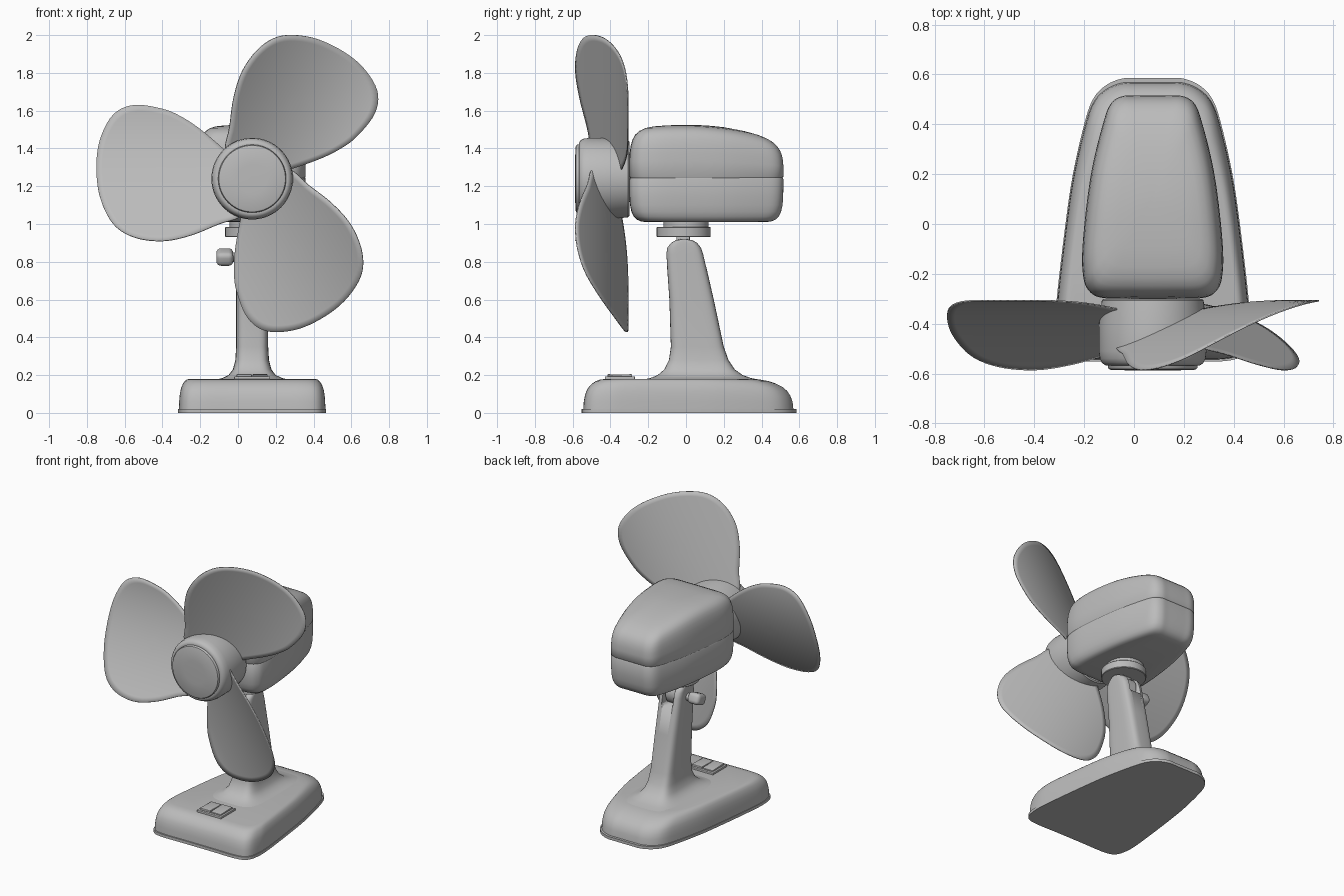
import bpy, bmesh
from math import sin, cos, pi, radians, copysign
from mathutils import Vector, Matrix

cube = bpy.data.objects.get("Cube")
if cube:
    bpy.data.objects.remove(cube, do_unlink=True)

CX = 0.075   # shared centre line of the whole fan
HZ = 1.24    # height of the rotor axis

grey = bpy.data.materials.new("Matte grey")
grey.use_nodes = True
grey.diffuse_color = (0.5, 0.5, 0.5, 1)
grey.node_tree.nodes["Principled BSDF"].inputs["Base Color"].default_value = (0.5, 0.5, 0.5, 1)


def finish(name, bm, angle=35):
    bmesh.ops.recalc_face_normals(bm, faces=bm.faces)
    mesh = bpy.data.meshes.new(name)
    bm.to_mesh(mesh)
    bm.free()
    mesh.materials.append(grey)
    ob = bpy.data.objects.new(name, mesh)
    bpy.context.collection.objects.link(ob)
    bpy.ops.object.select_all(action='DESELECT')
    ob.select_set(True)
    bpy.context.view_layer.objects.active = ob
    bpy.ops.object.shade_smooth_by_angle(angle=radians(angle))
    return ob


def loft(name, rings, angle=35):
    """Skin a stack of equal-length closed rings and cap both ends."""
    bm = bmesh.new()
    rows = [[bm.verts.new(p) for p in ring] for ring in rings]
    n = len(rows[0])
    for a, b in zip(rows, rows[1:]):
        for i in range(n):
            j = (i + 1) % n
            bm.faces.new((a[i], a[j], b[j], b[i]))
    bm.faces.new(rows[0])
    bm.faces.new(rows[-1])
    return finish(name, bm, angle)


def smooth_loop(pts, steps=6):
    """Closed Catmull-Rom curve through 2D points."""
    p = [Vector(q) for q in pts]
    n, out = len(p), []
    for i in range(n):
        a, b, c, d = p[i - 1], p[i], p[(i + 1) % n], p[(i + 2) % n]
        for k in range(steps):
            t = k / steps
            out.append(0.5 * (2 * b + (c - a) * t + (2 * a - 5 * b + 4 * c - d) * t ** 2
                              + (3 * b - a - 3 * c + d) * t ** 3))
    return out


def mirrored(half):
    return smooth_loop(half + [(-x, y) for x, y in reversed(half)])


def lathe(name, profile, centre, axis, n=64):
    """Revolve (radius, position) pairs around the y, z or x axis."""
    def place(r, h, a):
        u, v = r * cos(a), r * sin(a)
        return Vector(centre) + Vector({'x': (h, u, v), 'y': (u, h, v), 'z': (u, v, h)}[axis])
    return loft(name, [[place(r, h, 2 * pi * i / n) for i in range(n)] for r, h in profile])


def rounded_box(name, centre, size, bevel, tilt=0):
    bm = bmesh.new()
    bmesh.ops.create_cube(bm, size=1, matrix=Matrix.Translation(centre)
                          @ Matrix.Rotation(tilt, 4, 'X') @ Matrix.Diagonal((*size, 1)))
    bmesh.ops.bevel(bm, geom=bm.edges[:], offset=bevel, segments=4, profile=0.5, affect='EDGES')
    return finish(name, bm)


# Base: flange and domed body that slopes more gently at the back
outline = mirrored([(0.06, 0.585), (0.125, 0.583), (0.19, 0.555), (0.24, 0.5), (0.275, 0.4),
                    (0.32, 0.2), (0.35, 0), (0.385, -0.3), (0.39, -0.43), (0.365, -0.52),
                    (0.29, -0.55), (0.1, -0.55)])


def base_ring(z, d):
    return [(CX + p.x * (1 - 0.65 * d), p.y * (1 - d * (1 + 1.5 * max(0, p.y))), z) for p in outline]


loft("base_flange", [base_ring(z, 0) for z in (0, 0.02)])
loft("base_body", [base_ring(z, d) for z, d in
                   ((0.015, 0.015), (0.06, 0.02), (0.09, 0.03), (0.115, 0.045), (0.135, 0.065),
                    (0.155, 0.1), (0.168, 0.135), (0.176, 0.175), (0.18, 0.23))], 50)

# Switch plate with two rockers
rounded_box("switch_plate", (CX, -0.35, 0.183), (0.19, 0.16, 0.02), 0.004)
for side, label in ((1, "left"), (-1, "right")):
    rounded_box(label + "_switch", (CX + side * 0.042, -0.35, 0.195), (0.08, 0.13, 0.016), 0.004, side * 0.03)


# Neck: rounded section, flared foot, rounded top
def neck_ring(z, y0, y1, hx, n=48):
    def sup(c):
        return copysign(abs(c) ** 0.45, c)
    return [(CX + hx * sup(cos(2 * pi * i / n)),
             (y0 + y1) / 2 + (y1 - y0) / 2 * sup(sin(2 * pi * i / n)), z) for i in range(n)]


neck = loft("neck", [neck_ring(*r) for r in (
    (0.174, -0.24, 0.40, 0.2), (0.184, -0.19, 0.345, 0.16), (0.20, -0.15, 0.3, 0.125),
    (0.23, -0.115, 0.258, 0.102), (0.28, -0.09, 0.225, 0.089), (0.35, -0.08, 0.2, 0.085),
    (0.6, -0.088, 0.147, 0.085), (0.84, -0.105, 0.092, 0.085), (0.875, -0.1, 0.08, 0.085),
    (0.9, -0.08, 0.06, 0.084), (0.914, -0.055, 0.035, 0.083), (0.92, -0.025, 0.005, 0.082))], 50)

# Fork slot at the top of the neck
slot = rounded_box("slot_cutter", (CX, 0, 0.88), (0.085, 0.5, 0.2), 0.005)
slot.hide_render = True
cut = neck.modifiers.new("Slot", 'BOOLEAN')
cut.operation = 'DIFFERENCE'
cut.object = slot
cut.solver = 'EXACT'
bpy.context.view_layer.objects.active = neck
bpy.ops.object.modifier_apply(modifier="Slot")
bpy.data.objects.remove(slot, do_unlink=True)

# Tilt joint, clamp knob and swivel
lathe("tilt_knuckle", [(0.076, -0.038), (0.08, -0.034), (0.08, 0.034), (0.076, 0.038)],
      (CX, -0.01, 0.84), 'x', 40)
rounded_box("tilt_stem", (CX, -0.015, 0.89), (0.076, 0.07, 0.1), 0.008)
lathe("clamp_screw", [(0.025, -0.14), (0.025, -0.08)], (CX, -0.01, 0.825), 'x', 24)
rounded_box("clamp_knob", (-0.07, -0.02, 0.825), (0.09, 0.1, 0.075), 0.025, 0.4)
lathe("swivel_disk", [(0.139, 0.93), (0.143, 0.934), (0.143, 0.981), (0.139, 0.985)], (CX, -0.012, 0), 'z')
lathe("swivel_collar", [(0.12, 0.98), (0.12, 1.03)], (CX, 0, 0), 'z')

# Motor housing: two shells meeting at a seam
shell = mirrored([(0.06, 0.515), (0.125, 0.512), (0.17, 0.48), (0.2, 0.4), (0.24, 0.24), (0.265, 0.08),
                  (0.282, -0.1), (0.28, -0.2), (0.262, -0.26), (0.21, -0.295), (0.08, -0.3)])


def shell_ring(s, t, z0, height, sag):
    ring = []
    for p in shell:
        y = 0.1 + (p.y - 0.1) * s
        ring.append((CX + p.x * s, y, z0 + t * (height - sag * (max(0, y) / 0.5) ** 2)))
    return ring


loft("upper_housing", [shell_ring(s, t, 1.25, 0.275, 0.08) for s, t in
                       ((0.985, -0.03), (1, 0), (1, 0.3), (0.994, 0.46), (0.98, 0.6), (0.955, 0.72),
                        (0.92, 0.81), (0.87, 0.88), (0.79, 0.935), (0.68, 0.97), (0.5, 0.99),
                        (0.25, 1), (0.05, 1))], 50)
loft("lower_housing", [shell_ring(s, t, 1.237, -0.227, 0) for s, t in
                       ((0.985, -0.05), (1, 0), (0.998, 0.4), (0.99, 0.6), (0.97, 0.76), (0.94, 0.87),
                        (0.9, 0.94), (0.85, 0.98), (0.78, 1))], 50)

# Rotor hub with a raised front cap
lathe("motor_shaft", [(0.08, -0.32), (0.08, -0.2)], (CX, 0, HZ), 'y', 32)
lathe("hub", [(0.196, -0.3), (0.204, -0.306), (0.215, -0.4), (0.216, -0.51), (0.212, -0.54),
              (0.203, -0.558), (0.19, -0.567), (0.182, -0.567)], (CX, 0, HZ), 'y')
lathe("hub_cap", [(0.18, -0.55), (0.18, -0.576), (0.176, -0.582), (0.168, -0.585),
                  (0.08, -0.588), (0.01, -0.588)], (CX, 0, HZ), 'y')

# Blades: broad leaf outline (outward, across), swept backward across its width
leaf = smooth_loop([(0.1, 0.1), (0.155, 0.16), (0.275, 0.262), (0.375, 0.328), (0.475, 0.37),
                    (0.625, 0.39), (0.735, 0.34), (0.805, 0.21), (0.825, 0.06), (0.805, -0.1),
                    (0.735, -0.24), (0.625, -0.31), (0.475, -0.33), (0.325, -0.3), (0.175, -0.24),
                    (0.055, -0.195), (0.05, -0.1)], 5)
middle = Vector((0.45, 0.0))
for k, label in enumerate(("right", "lower", "upper")):
    turn = Matrix.Translation((CX, 0, HZ)) @ Matrix.Rotation(-k * 2 * pi / 3, 4, 'Y')
    rings = []
    for step in range(12):
        ring = []
        for q in leaf:
            p = middle + (q - middle) * (1 - step / 12)
            depth = -0.307 - 0.278 * (max(0, 0.39 - p.y) / 0.72) ** 1.9
            ring.append(turn @ Vector((-p.x, depth, p.y)))
        rings.append(ring)
    bm = bmesh.new()
    rows = [[bm.verts.new(p) for p in ring] for ring in rings]
    for a, b in zip(rows, rows[1:]):
        for i in range(len(a)):
            bm.faces.new((a[i - 1], a[i], b[i], b[i - 1]))
    bm.faces.new(rows[-1])
    blade = finish(label + "_blade", bm)
    thick = blade.modifiers.new("Thickness", 'SOLIDIFY')
    thick.thickness = 0.006
    thick.offset = 0
